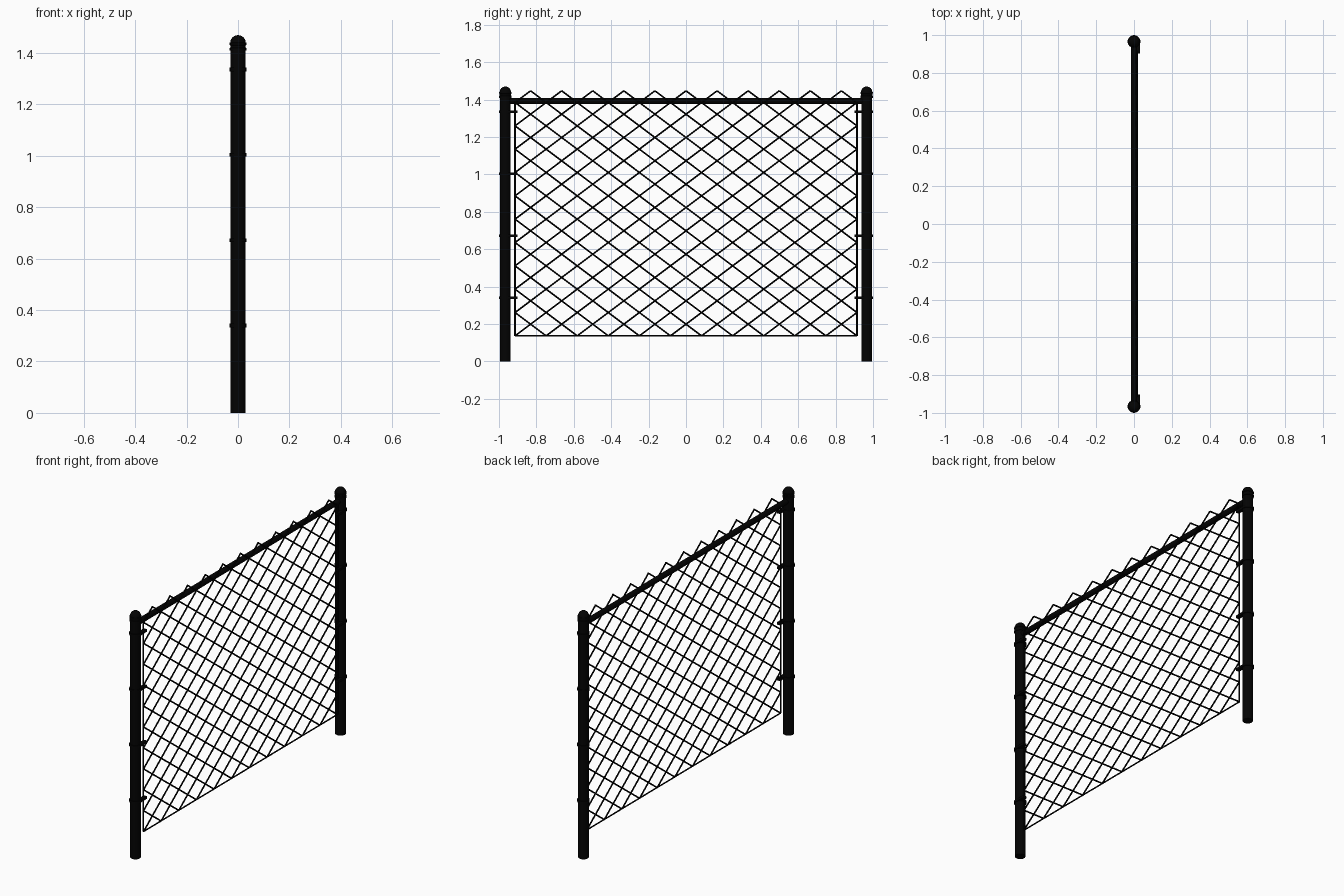
import bpy, bmesh, math
from mathutils import Vector, Matrix

if "Cube" in bpy.data.objects:
    bpy.data.objects.remove(bpy.data.objects["Cube"])

black = bpy.data.materials.new("black_coating")
black.diffuse_color = (0.001, 0.001, 0.001, 1)
black.use_nodes = True
black.node_tree.nodes["Principled BSDF"].inputs["Base Color"].default_value = black.diffuse_color


def finish(bm, name):
    bmesh.ops.recalc_face_normals(bm, faces=bm.faces)
    me = bpy.data.meshes.new(name)
    bm.to_mesh(me)
    bm.free()
    ob = bpy.data.objects.new(name, me)
    bpy.context.collection.objects.link(ob)
    me.materials.append(black)
    bpy.ops.object.select_all(action='DESELECT')
    ob.select_set(True)
    bpy.context.view_layer.objects.active = ob
    bpy.ops.object.shade_smooth_by_angle(angle=math.radians(40))
    return ob


def rod(bm, a, b, r, seg=8):
    a, b = Vector(a), Vector(b)
    d = b - a
    m = Matrix.Translation((a + b) / 2) @ d.to_track_quat('Z', 'Y').to_matrix().to_4x4()
    bmesh.ops.create_cone(bm, cap_ends=True, segments=seg, radius1=r, radius2=r,
                          depth=d.length, matrix=m)


def box(bm, lo, hi):
    lo, hi = Vector(lo), Vector(hi)
    bmesh.ops.create_cube(bm, size=1, matrix=Matrix.Translation((lo + hi) / 2)
                          @ Matrix.Diagonal((*(hi - lo), 1)))


def lathe(bm, profile, y, seg=24):
    vs = [bm.verts.new((r, y, z)) for r, z in profile]
    es = [bm.edges.new(p) for p in zip(vs, vs[1:])]
    bmesh.ops.spin(bm, geom=vs + es, cent=(0, y, 0), axis=(0, 0, 1),
                   angle=2 * math.pi, steps=seg, use_merge=True)
    bmesh.ops.remove_doubles(bm, verts=bm.verts, dist=1e-5)


POST_Y, POST_R = 0.966, 0.029
EDGE, Z0, Z1 = 0.914, 0.137, 1.447
MESH_X = 0.016          # the mesh hangs on the +x face of the rail

for side, label in ((-1, "left"), (1, "right")):
    y = side * POST_Y
    # Post
    bm = bmesh.new()
    rod(bm, (0, y, 0), (0, y, 1.42), POST_R, 24)
    finish(bm, f"{label}_post")
    # Domed cap with two collar rings
    dome = [(0.030 * math.cos(t * math.pi / 12), 1.441 + 0.029 * math.sin(t * math.pi / 12))
            for t in range(6)]
    bm = bmesh.new()
    lathe(bm, [(0, 1.408), (0.033, 1.410), (0.033, 1.420), (0.030, 1.422), (0.030, 1.430),
               (0.033, 1.432), (0.033, 1.440)] + dome + [(0, 1.470)], y)
    finish(bm, f"{label}_post_cap")
    # Tension bands: ring and tab that clamps the bar
    for i, z in enumerate((0.34, 0.672, 1.004, 1.336)):
        bm = bmesh.new()
        rod(bm, (0, y, z - 0.007), (0, y, z + 0.007), 0.034, 24)
        ya, yb = sorted((y, side * 0.902))
        box(bm, (0.010, ya, z - 0.007), (0.032, yb, z + 0.007))
        finish(bm, f"{label}_band_{i + 1}")
    # Tension bar at the mesh edge
    bm = bmesh.new()
    rod(bm, (MESH_X, side * EDGE, Z0), (MESH_X, side * EDGE, 1.385), 0.0045)
    finish(bm, f"{label}_tension_bar")

# Top rail
bm = bmesh.new()
rod(bm, (0, -POST_Y, 1.392), (0, POST_Y, 1.392), 0.0165, 20)
finish(bm, "top_rail")

# Bottom tension wire
bm = bmesh.new()
rod(bm, (MESH_X, -EDGE, Z0), (MESH_X, EDGE, Z0), 0.004)
finish(bm, "bottom_wire")

# Chain link mesh: diagonal wires on a half-diamond grid, and their mirror
COLS, ROWS = 22, 21


def node(b, i, flip):
    return (MESH_X + 0.001 * flip, flip * (-EDGE + 2 * EDGE * b / COLS),
            Z0 + (Z1 - Z0) * i / ROWS)


bm = bmesh.new()
starts = [(b, 0) for b in range(0, COLS, 2)] + [(0, i) for i in range(2, ROWS, 2)]
for flip in (1, -1):
    for b, i in starts:
        n = min(COLS - b, ROWS - i)
        rod(bm, node(b, i, flip), node(b + n, i + n, flip), 0.0044)
finish(bm, "chain_link_mesh")
